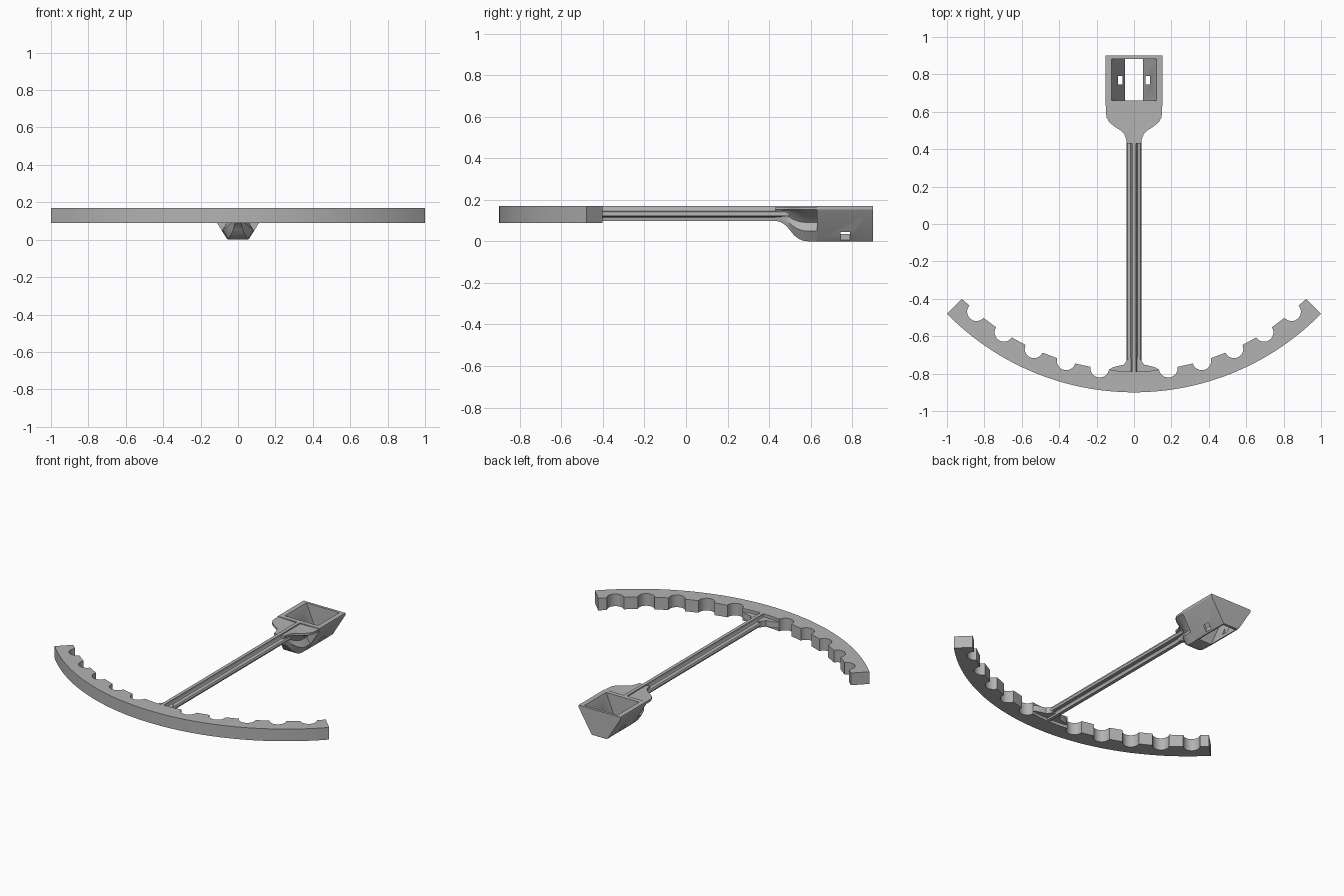
import bpy, bmesh
from math import sin, cos, pi, radians

if "Cube" in bpy.data.objects:
    bpy.data.objects.remove(bpy.data.objects["Cube"])

grey = bpy.data.materials.new("light_grey")
grey.use_nodes = True
grey.diffuse_color = (0.45, 0.45, 0.45, 1)
grey.node_tree.nodes["Principled BSDF"].inputs["Base Color"].default_value = grey.diffuse_color


def loft(name, rings):
    """Skin a list of closed rings and cap both ends."""
    bm = bmesh.new()
    loops = [[bm.verts.new(p) for p in ring] for ring in rings]
    n = len(loops[0])
    for a, b in zip(loops, loops[1:]):
        for i in range(n):
            j = (i + 1) % n
            bm.faces.new((a[i], a[j], b[j], b[i]))
    bm.faces.new(loops[0])
    bm.faces.new(loops[-1])
    bmesh.ops.recalc_face_normals(bm, faces=bm.faces)
    mesh = bpy.data.meshes.new(name)
    bm.to_mesh(mesh)
    bm.free()
    mesh.materials.append(grey)
    obj = bpy.data.objects.new(name, mesh)
    bpy.context.collection.objects.link(obj)
    return obj


def select(obj):
    bpy.ops.object.select_all(action='DESELECT')
    obj.select_set(True)
    bpy.context.view_layer.objects.active = obj


def smooth(obj):
    select(obj)
    bpy.ops.object.shade_smooth_by_angle(angle=radians(30))


def plate(name, outline, z0, z1):
    return loft(name, [[(x, y, z) for x, y in outline] for z in (z0, z1)])


def section(half, y):
    """Mirror a right-hand half section (x, z) into a full ring at y."""
    return ([(x, y, z) for x, z in half] +
            [(-x, y, z) for x, z in reversed(half) if x > 0])


def cut(target, cutter):
    cutter.hide_render = True
    mod = target.modifiers.new("cut", 'BOOLEAN')
    mod.operation = 'DIFFERENCE'
    mod.solver = 'EXACT'
    mod.object = cutter
    select(target)
    bpy.ops.object.modifier_apply(modifier=mod.name)
    bpy.data.objects.remove(cutter)


# Curved bar with round notches along its inner edge
CY, R_OUT, R_IN, NOTCH = 0.5, 1.4, 1.288, 0.05


def polar(r, deg):
    return r * sin(radians(deg)), CY - r * cos(radians(deg))


outline = [polar(R_OUT, -45.6 + 91.2 * i / 64) for i in range(65)]
outline.append(polar(R_IN, 45.6))
for k in (5, 4, 3, 2, 1, 0, -1, -2, -3, -4, -5):
    angle = 8.2 * k
    if k == 0:
        outline += [polar(R_IN, d) for d in (4, 2, 0, -2, -4)]
        continue
    cx, cy = polar(R_IN - 0.004, angle)
    for i in range(13):
        t = radians(angle) - pi * i / 12
        outline.append((cx + NOTCH * cos(t), cy + NOTCH * sin(t)))
outline.append(polar(R_IN, -45.6))
smooth(plate("notched_bar", outline, 0.09, 0.17))

# Cross-shaped rod with soft inner corners
rod = [(0.011, 0.17), (0.012, 0.155), (0.018, 0.146), (0.036, 0.141), (0.04, 0.135),
       (0.04, 0.127), (0.036, 0.121), (0.018, 0.118), (0.013, 0.112), (0.011, 0.098)]
smooth(loft("rod", [section(rod, y) for y in (-0.8, 0.645)]))

# Flared foot where the rod meets the bar
half = [(0.03, -0.715), (0.042, -0.735), (0.055, -0.752), (0.085, -0.759),
        (0.115, -0.767), (0.132, -0.778), (0.132, -0.8)]
foot = half + [(-x, y) for x, y in reversed(half)]
smooth(plate("rod_foot", foot, 0.11, 0.15))

# Fluted neck that swells from the rod to the socket
rings = []
for y, w, b in ((0.43, 0.038, 0.1), (0.455, 0.042, 0.094), (0.48, 0.052, 0.078),
                (0.5, 0.07, 0.055), (0.52, 0.103, 0.03), (0.545, 0.133, 0.011),
                (0.57, 0.147, 0.002), (0.6, 0.15, 0), (0.64, 0.15, 0)):
    t = (w - 0.038) / 0.112
    h = 0.165 - b
    rings.append(section([(0.012, 0.163), (w, 0.167), (w, 0.153),
                          (0.03 + 0.07 * t, b + 0.8 * h),
                          (0.022 + 0.038 * t, b + 0.55 * h),
                          (0.02 + 0.065 * t, b + 0.3 * h),
                          (0.014 + 0.038 * t, b)], y))
smooth(loft("neck", rings))

# Tapered socket with an open pocket and a slot in each side wall
shell = [(0.152, 0.17), (0.152, 0.155), (0.062, 0.008), (0.054, 0.0)]
socket = loft("socket", [section(shell, y) for y in (0.63, 0.9)])
pocket = [(0.1244, 0.18), (0.0426, -0.01)]
cut(socket, loft("pocket_cutter", [section(pocket, y) for y in (0.66, 0.883)]))
for s in (-1, 1):
    slot = [(s * x, y) for x, y in ((0.062, 0.745), (0.085, 0.745), (0.085, 0.79), (0.062, 0.79))]
    cut(socket, plate("slot_cutter", slot, -0.02, 0.12))
smooth(socket)
